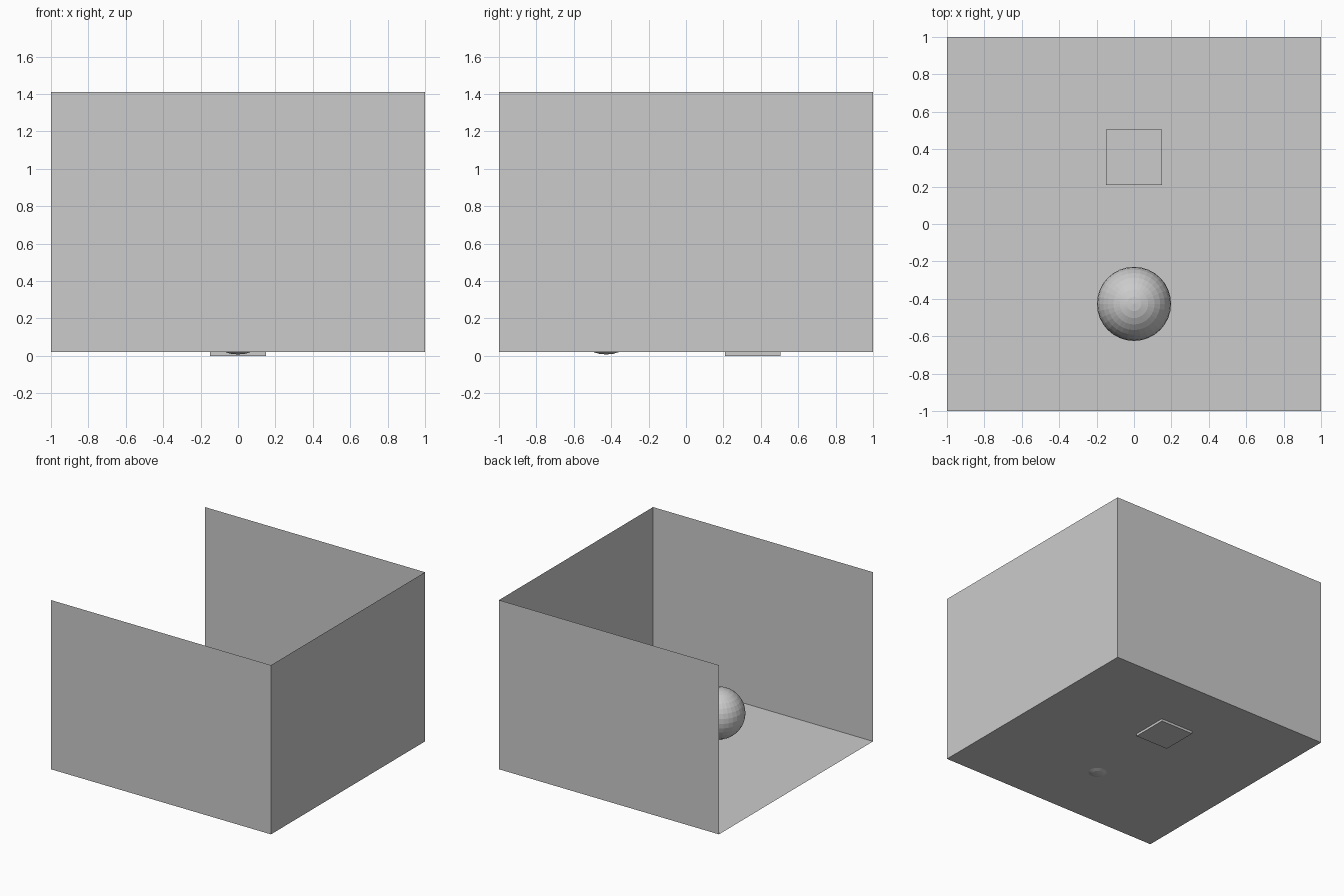
import bpy
from math import pi

if "Cube" in bpy.data.objects:
    bpy.data.objects.remove(bpy.data.objects["Cube"])

FLOOR_Z, TOP_Z = 0.02, 1.41
WALL_H = TOP_Z - FLOOR_Z


def panel(name, loc, rot, size):
    """Thin single-sided sheet, size given in its own plane."""
    bpy.ops.mesh.primitive_plane_add(size=1, location=loc, rotation=rot)
    ob = bpy.context.object
    ob.name = name
    ob.scale = (size[0], size[1], 1)
    return ob


# Room: floor and three walls, open on the left and on top
mid_z = FLOOR_Z + WALL_H / 2
panel("floor", (0, 0, FLOOR_Z), (0, 0, 0), (2, 2))
panel("front_wall", (0, -1, mid_z), (-pi / 2, 0, 0), (2, WALL_H))
panel("back_wall", (0, 1, mid_z), (pi / 2, 0, 0), (2, WALL_H))
panel("right_wall", (1, 0, mid_z), (0, -pi / 2, 0), (WALL_H, 2))

# Cube sunk slightly through the floor
bpy.ops.mesh.primitive_cube_add(size=0.297, location=(0, 0.356, 0.1485))
bpy.context.object.name = "cube_block"

# Faceted ball sunk slightly through the floor
bpy.ops.mesh.primitive_uv_sphere_add(segments=32, ring_count=16, radius=0.198,
                                     location=(0, -0.427, 0.205))
bpy.context.object.name = "ball"
